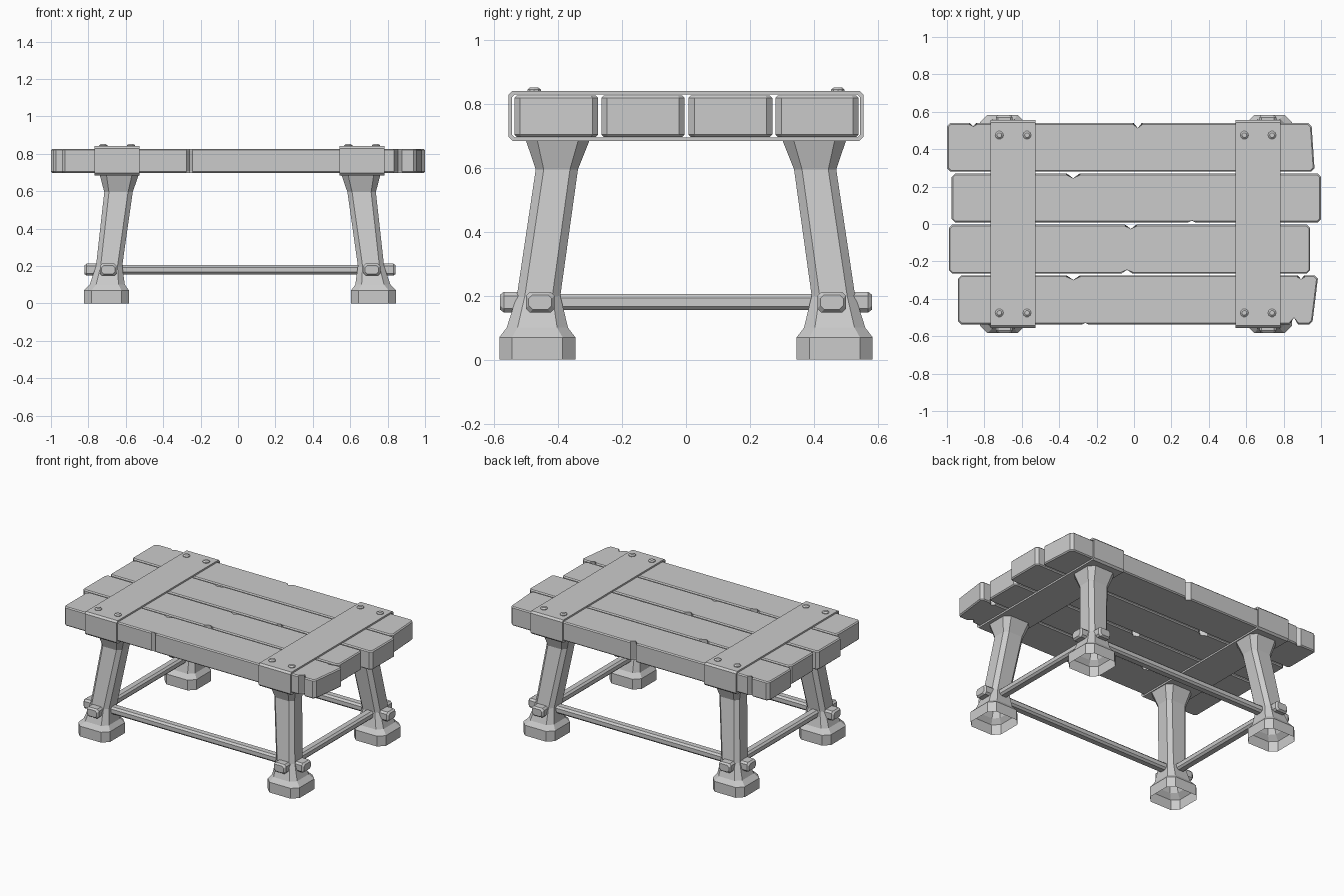
import bpy, bmesh, math
from mathutils import Vector

if "Cube" in bpy.data.objects:
    bpy.data.objects.remove(bpy.data.objects["Cube"])

CX = 0.011  # frame is centred slightly right of the planks


def finish(bm, name):
    bmesh.ops.recalc_face_normals(bm, faces=bm.faces[:])
    me = bpy.data.meshes.new(name)
    bm.to_mesh(me)
    bm.free()
    ob = bpy.data.objects.new(name, me)
    bpy.context.collection.objects.link(ob)
    return ob


def loft(name, rings, cap_start=True, cap_end=True, closed=False):
    bm = bmesh.new()
    vs = [[bm.verts.new(p) for p in r] for r in rings]
    n = len(vs[0])
    pairs = list(zip(vs, vs[1:])) + ([(vs[-1], vs[0])] if closed else [])
    for a, b in pairs:
        for i in range(n):
            j = (i + 1) % n
            bm.faces.new((a[i], a[j], b[j], b[i]))
    if not closed:
        if cap_start:
            bm.faces.new(vs[0][::-1])
        if cap_end:
            bm.faces.new(vs[-1])
    return finish(bm, name)


def octagon(hu, hv, c):
    """Rectangle with cut corners, as 2D points."""
    return [(-hu + c, -hv), (hu - c, -hv), (hu, -hv + c), (hu, hv - c),
            (hu - c, hv), (-hu + c, hv), (-hu, hv - c), (-hu, -hv + c)]


# Table top planks with chipped edges
def plank(name, y0, y1, x0, xr_low, xr_high, low, high):
    c = 0.018
    pts = [(x0, y0 + c), (x0 + c, y0)]
    for x, w, d in sorted(low):
        pts += [(x - w, y0), (x, y0 + d), (x + w, y0)]
    pts += [(xr_low - c, y0), (xr_low, y0 + c), (xr_high, y1 - c), (xr_high - c, y1)]
    for x, w, d in sorted(high, reverse=True):
        pts += [(x + w, y1), (x, y1 - d), (x - w, y1)]
    pts += [(x0 + c, y1), (x0, y1 - c)]
    bm = bmesh.new()
    z0, z1 = 0.697, 0.826
    lo = [bm.verts.new((x, y, z0)) for x, y in pts]
    hi = [bm.verts.new((x, y, z1)) for x, y in pts]
    n = len(pts)
    caps = [bm.faces.new(lo[::-1]), bm.faces.new(hi)]
    for i in range(n):
        j = (i + 1) % n
        bm.faces.new((lo[i], lo[j], hi[j], hi[i]))
    edges = [e for f in caps for e in f.edges]
    bmesh.ops.bevel(bm, geom=edges, offset=0.007, segments=1,
                    affect='EDGES', clamp_overlap=True)
    finish(bm, name)


plank("plank_back", 0.28, 0.54, -1.0, 0.965, 0.95, [],
      [(-0.86, 0.017, 0.033), (0.02, 0.022, 0.042)])
plank("plank_mid_back", 0.008, 0.27, -0.975, 1.0, 1.0, [(0.31, 0.02, 0.02)],
      [(-0.325, 0.035, 0.035)])
plank("plank_mid_front", -0.265, -0.004, -0.99, 0.942, 0.942, [(-0.037, 0.03, 0.03)],
      [(-0.017, 0.03, 0.032)])
plank("plank_front", -0.537, -0.275, -0.942, 0.955, 0.983,
      [(-0.26, 0.016, 0.02), (0.855, 0.022, 0.055)],
      [(-0.325, 0.035, 0.033), (0.893, 0.018, 0.035)])

# Hollow straps wrapped round the planks, with rivets
for side, sx in (("left", -1), ("right", 1)):
    xc = CX - 0.002 + sx * 0.655
    zc = 0.7625
    outer = octagon(0.555, 0.078, 0.012)
    inner = octagon(0.544, 0.067, 0.008)
    rings = [[(xc + dx, y, zc + z) for y, z in prof]
             for prof, dx in ((outer, -0.12), (outer, 0.12), (inner, 0.12), (inner, -0.12))]
    loft("strap_" + side, rings, closed=True)
    for dx in (-0.074, 0.074):
        for y in (-0.475, 0.475):
            prof = [(0.022, 0.835), (0.022, 0.845), (0.013, 0.852)]
            loft("rivet_" + side,
                 [[(xc + dx + r * math.cos(k * math.pi / 5), y + r * math.sin(k * math.pi / 5), z)
                   for k in range(10)] for r, z in prof])

# Splayed legs: z, centre x, centre y, half x, half y, corner cut
SECTIONS = [(0.0, 0.714, 0.465, 0.120, 0.119, 0.040),
            (0.07, 0.714, 0.465, 0.120, 0.119, 0.040),
            (0.10, 0.710, 0.465, 0.094, 0.096, 0.034),
            (0.20, 0.700, 0.461, 0.070, 0.068, 0.025),
            (0.595, 0.650, 0.404, 0.076, 0.066, 0.025),
            (0.69, 0.646, 0.401, 0.105, 0.101, 0.036)]
for sx in (-1, 1):
    for sy in (-1, 1):
        rings = [[(CX + sx * (x + u), sy * (y + v), z) for u, v in octagon(hx, hy, c)]
                 for z, x, y, hx, hy, c in SECTIONS]
        loft(("front" if sy < 0 else "back") + ("_left" if sx < 0 else "_right") + "_leg",
             rings, cap_start=False)


# Stretcher bars with thicker peg ends
def bar(name, axis, offset, centre, half):
    def ring(t, hw, hz, c):
        return [((t, offset + u, 0.18 + v) if axis == 'x' else (offset + u, t, 0.18 + v))
                for u, v in octagon(hw, hz, c)]
    loft(name, [ring(centre + s * (half - 0.03), 0.030, 0.025, 0.012) for s in (-1, 1)])
    for s in (-1, 1):
        prof = [(half - 0.10, 0.045, 0.032), (half - 0.012, 0.045, 0.032), (half, 0.036, 0.023)]
        loft(name + "_peg", [ring(centre + s * t, w, h, 0.012) for t, w, h in prof])


bar("front_stretcher", 'x', -0.456, CX, 0.832)
bar("back_stretcher", 'x', 0.456, CX, 0.832)
bar("left_stretcher", 'y', CX - 0.705, 0, 0.582)
bar("right_stretcher", 'y', CX + 0.705, 0, 0.582)
